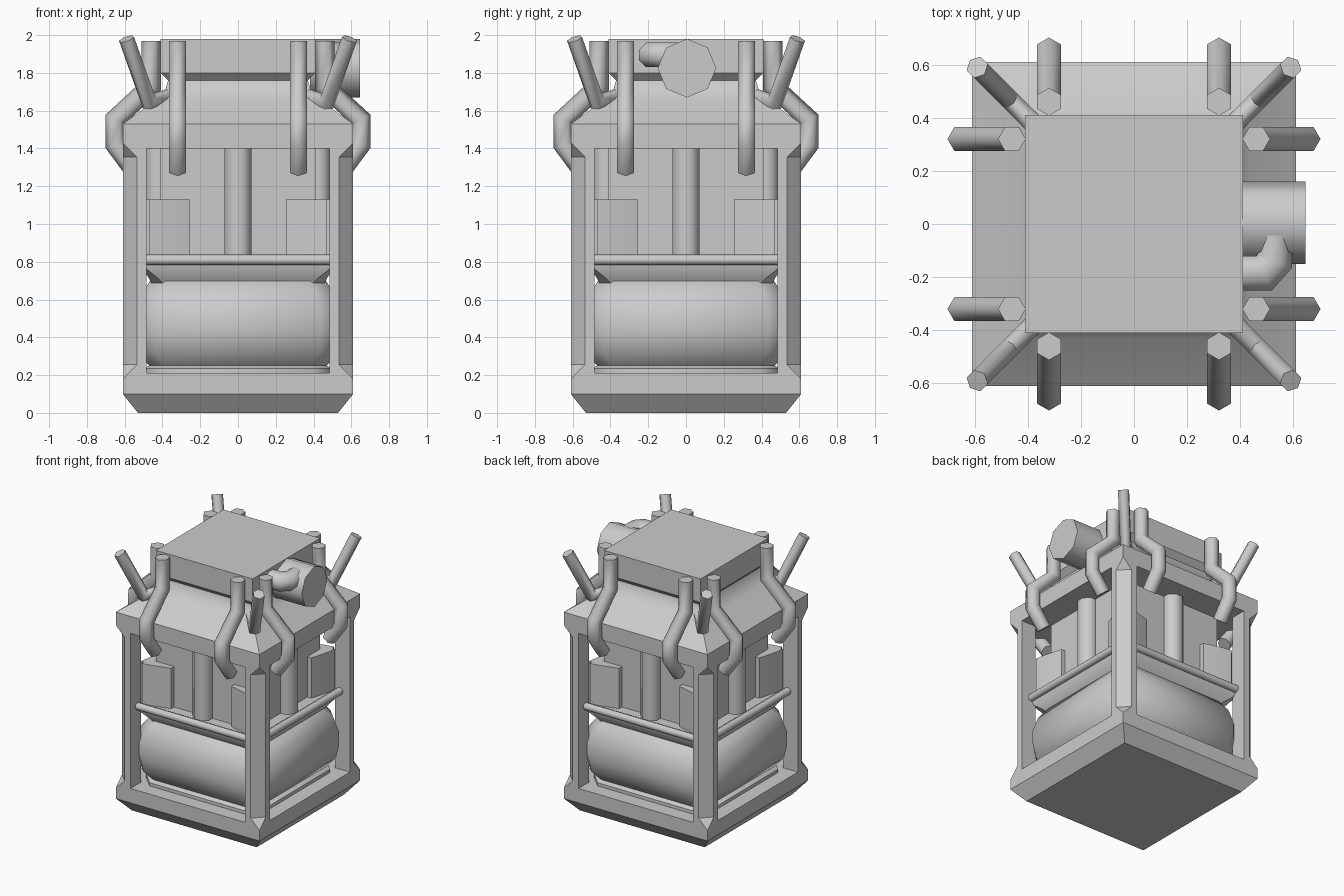
import bpy, bmesh, math
from mathutils import Vector, Matrix

cube = bpy.data.objects.get("Cube")
if cube:
    bpy.data.objects.remove(cube, do_unlink=True)

grey = bpy.data.materials.new("plain grey")
grey.use_nodes = True
colour = (0.6, 0.6, 0.6, 1)
grey.diffuse_color = colour
grey.node_tree.nodes["Principled BSDF"].inputs["Base Color"].default_value = colour


def loft(name, rings, angle=35, turn=0):
    """Skin a list of equal-length rings, cap both ends, turn by quarter turns."""
    bm = bmesh.new()
    loops = [[bm.verts.new(p) for p in ring] for ring in rings]
    n = len(rings[0])
    for a, b in zip(loops, loops[1:]):
        for i in range(n):
            j = (i + 1) % n
            bm.faces.new((a[i], a[j], b[j], b[i]))
    bm.faces.new(loops[0][::-1])
    bm.faces.new(loops[-1])
    bmesh.ops.remove_doubles(bm, verts=bm.verts, dist=0.0005)
    bmesh.ops.recalc_face_normals(bm, faces=bm.faces)
    bm.transform(Matrix.Rotation(turn * math.pi / 2, 4, 'Z'))
    mesh = bpy.data.meshes.new(name)
    bm.to_mesh(mesh)
    bm.free()
    mesh.materials.append(grey)
    obj = bpy.data.objects.new(name, mesh)
    bpy.context.collection.objects.link(obj)
    bpy.ops.object.select_all(action='DESELECT')
    obj.select_set(True)
    bpy.context.view_layer.objects.active = obj
    bpy.ops.object.shade_smooth_by_angle(angle=math.radians(angle))
    return obj


def square(z, h, c=0.0):
    """Square ring of half width h with corners cut by c."""
    ring = []
    for k in range(4):
        rot = Matrix.Rotation(k * math.pi / 2, 3, 'Z')
        ring += [rot @ Vector((h, h - c, z)), rot @ Vector((h - c, h, z))]
    return ring


def square_body(name, sections, angle=35):
    return loft(name, [square(*s) for s in sections], angle)


def prism(name, outline, z0, z1, turn=0):
    return loft(name, [[(x, y, z) for x, y in outline] for z in (z0, z1)], 35, turn)


def tube(name, path, lateral, r, sides=6, turn=0, spin=0.0):
    """Mitred tube along a path lying in the plane normal to lateral."""
    pts = [Vector(p) for p in path]
    lat = Vector(lateral).normalized()
    dirs = [(b - a).normalized() for a, b in zip(pts, pts[1:])]
    rings = []
    for i, p in enumerate(pts):
        d0, d1 = dirs[max(i - 1, 0)], dirs[min(i, len(dirs) - 1)]
        t = (d0 + d1).normalized()
        n = lat.cross(t) / max(t.dot(d0), 0.5)
        ring = []
        for k in range(sides):
            a = math.tau * k / sides + spin
            ring.append(p + r * (math.cos(a) * n + math.sin(a) * lat))
        rings.append(ring)
    return loft(name, rings, 65, turn)


# Base, inner tank, shelf, upper core and roof
square_body("base", [(0, .53), (.1, .61), (.18, .61), (.21, .61, .032)])
square_body("tank", [(.2, .5, .1), (.235, .5, .1), (.25, .47, .08), (.32, .53, .1),
                     (.42, .55, .11), (.52, .55, .11), (.62, .52, .1), (.72, .45, .08)], 60)
square_body("shelf", [(.67, .45, .07), (.71, .47, .05), (.79, .52), (.82, .52)])
square_body("upper_core", [(.8, .41), (1.42, .41)])
square_body("roof", [(1.4, .61, .032), (1.43, .61), (1.53, .61), (1.66, .43),
                     (1.71, .385), (1.76, .37), (1.8, .41), (1.98, .41)], 40)

# Hook: down, outward, down, then back in under the eave
hook_path = [(.46, 1.97), (.46, 1.73), (.65, 1.555), (.65, 1.42), (.55, 1.285)]
rod_path = [(.35, 1.68), (.47, 1.64), (.59, 1.98)]

for k in range(4):
    # Corner post with a chamfer that runs out to a point at each end
    rings = []
    for z, c in ((.18, 0), (.255, .075), (1.355, .075), (1.43, 0)):
        rings.append([(.485, .485, z), (.61, .485, z), (.61, .61 - c, z),
                      (.61 - c, .61, z), (.485, .61, z)])
    loft("corner_post", rings, 35, k)

    # Shelf rail and centre column of each side
    tube("shelf_rail", [(-.5, -.525, .81), (.5, -.525, .81)], (0, 0, 1), .028, 8, k)
    tube("column", [(0, -.42, .8), (0, -.42, 1.42)], (1, 0, 0), .076, 8, k, math.pi / 8)

    for s in (-1, 1):
        prism("side_panel", [(s * .255, -.39), (s * .47, -.39), (s * .47, -.495),
                             (s * .4, -.485), (s * .255, -.445)], .82, 1.13, k)
        tube("hook", [(s * .32, -r, z) for r, z in hook_path], (1, 0, 0), .052, 6, k)

    # Diagonal antenna rod at each corner
    tube("corner_rod", [(r, r, z) for r, z in rod_path], (1, -1, 0), .043, 6, k)

# Side drum with a small elbow pipe
tube("side_drum", [(.38, .005, 1.825), (.645, .005, 1.825)], (0, 0, 1), .155, 8)
tube("elbow_pipe", [(.38, -.185, 1.895), (.49, -.185, 1.895), (.53, -.14, 1.895),
                    (.53, -.03, 1.895)], (0, 0, 1), .07, 8, 0, math.pi / 8)
